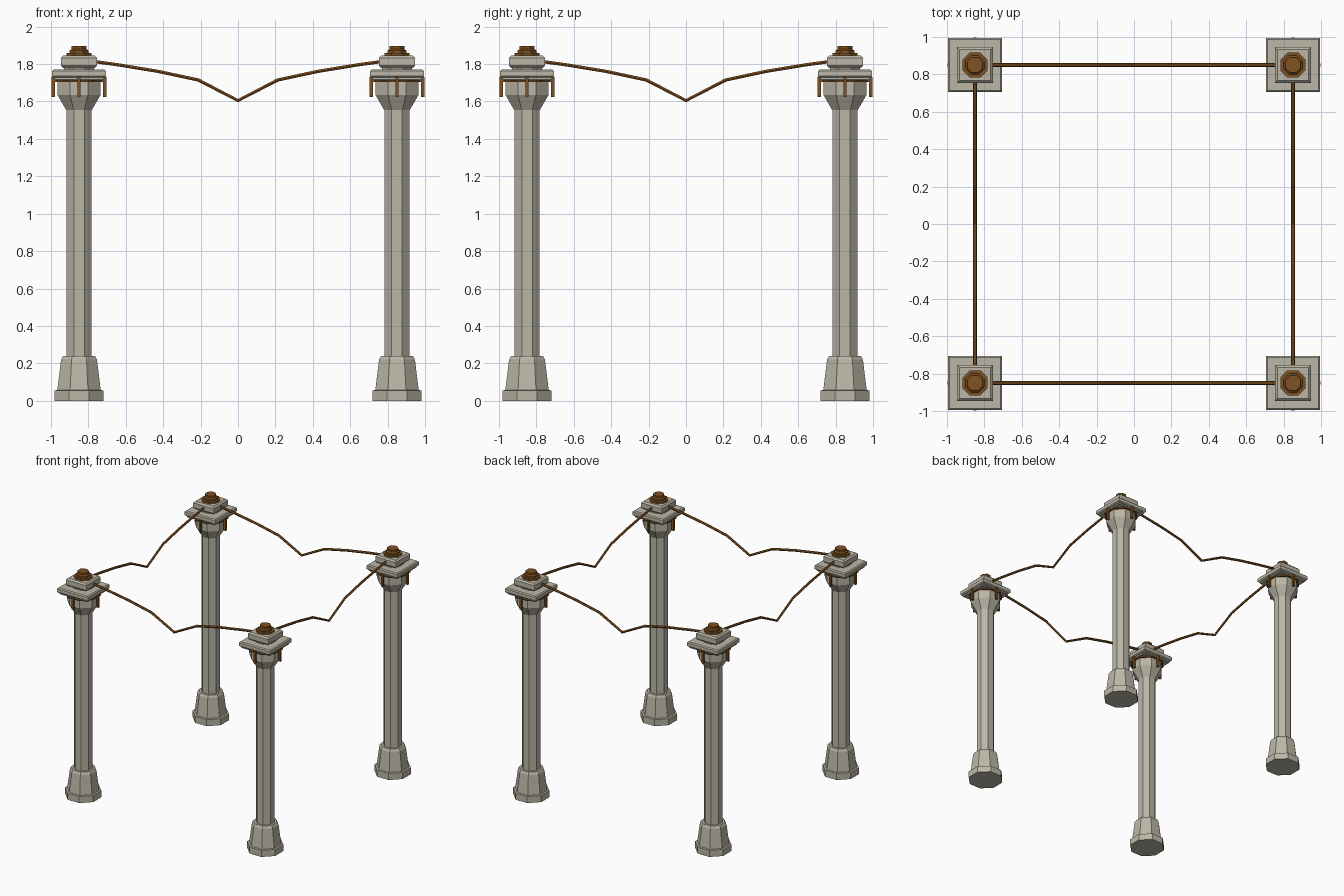
import bpy, math
from mathutils import Vector

if "Cube" in bpy.data.objects:
    bpy.data.objects.remove(bpy.data.objects["Cube"])

def material(name, rgb):
    m = bpy.data.materials.new(name)
    m.diffuse_color = (*rgb, 1)
    m.use_nodes = True
    m.node_tree.nodes["Principled BSDF"].inputs["Base Color"].default_value = m.diffuse_color
    return m

STONE = material("pale stone", (0.50, 0.47, 0.38))
BROWN = material("rust brown", (0.22, 0.085, 0.015))

def mesh(name, verts, faces, mat):
    me = bpy.data.meshes.new(name)
    me.from_pydata(verts, [], faces)
    me.materials.append(mat)
    ob = bpy.data.objects.new(name, me)
    bpy.context.collection.objects.link(ob)
    return ob

def prism(name, x, y, profile, n, mat):
    """Stacked n-sided rings; profile = (apothem, z), flat side facing front."""
    v, f = [], []
    for a, z in profile:
        r = a / math.cos(math.pi / n)
        for i in range(n):
            t = 2 * math.pi * (i + 0.5) / n
            v.append((x + r * math.cos(t), y + r * math.sin(t), z))
    for k in range(len(profile) - 1):
        for i in range(n):
            j = (i + 1) % n
            f.append((k*n + i, k*n + j, k*n + n + j, k*n + n + i))
    f.append(tuple(reversed(range(n))))
    f.append(tuple(range(len(v) - n, len(v))))
    return mesh(name, v, f, mat)

def slab(name, x, y, h, z0, z1, b, mat):
    return prism(name, x, y, [(h-b, z0), (h, z0+b), (h, z1-b), (h-b, z1)], 4, mat)

def rope(name, pts, r, mat, side, n=6):
    """Tube along pts; side is the horizontal normal of its plane."""
    v, f = [], []
    for i, p in enumerate(pts):
        d = (pts[min(i+1, len(pts)-1)] - pts[max(i-1, 0)]).normalized()
        u = side.cross(d)
        for k in range(n):
            t = 2 * math.pi * k / n
            v.append(p + side * (r * math.cos(t)) + u * (r * math.sin(t)))
    for i in range(len(pts) - 1):
        for k in range(n):
            j = (k + 1) % n
            f.append((i*n + k, i*n + n + k, i*n + n + j, i*n + j))
    f += [tuple(range(n)), tuple(reversed(range(len(v) - n, len(v))))]
    return mesh(name, v, f, mat)

C = 0.85
for x in (-C, C):
    for y in (-C, C):
        # octagonal base, shaft and flared capital
        prism("base", x, y, [(0.131, 0), (0.131, 0.055), (0.116, 0.057), (0.096, 0.22), (0.086, 0.238)], 8, STONE)
        prism("shaft", x, y, [(0.068, 0.2), (0.068, 1.56)], 8, STONE)
        prism("capital", x, y, [(0.066, 1.55), (0.115, 1.635), (0.115, 1.705)], 8, STONE)
        # square cap slabs
        prism("metal_band", x, y, [(0.128, 1.703), (0.128, 1.713)], 8, BROWN)
        slab("under_slab", x, y, 0.13, 1.713, 1.735, 0.004, STONE)
        slab("abacus", x, y, 0.144, 1.727, 1.77, 0.008, STONE)
        prism("neck", x, y, [(0.08, 1.76), (0.08, 1.79)], 8, STONE)
        slab("top_block", x, y, 0.096, 1.78, 1.845, 0.012, STONE)
        # brown finial
        prism("finial_plate", x, y, [(0.068, 1.843), (0.068, 1.858)], 8, BROWN)
        prism("finial_knob", x, y, [(0.05, 1.855), (0.05, 1.872), (0.04, 1.88), (0.04, 1.897)], 8, BROWN)
        # hanging strips on the four sides
        for dx, dy in ((1, 0), (-1, 0), (0, 1), (0, -1)):
            prism("hanging_strip", x + dx*0.137, y + dy*0.137, [(0.009, 1.625), (0.009, 1.73)], 4, BROWN)

# sagging ropes between columns
for s in (-C, C):
    ts = [i / 4 for i in range(-4, 5)]
    zs = [1.605 + 0.22 * math.sqrt(abs(t)) for t in ts]
    rope("rope_x", [Vector((C*t, s, z)) for t, z in zip(ts, zs)], 0.01, BROWN, Vector((0, 1, 0)))
    rope("rope_y", [Vector((s, C*t, z)) for t, z in zip(ts, zs)], 0.01, BROWN, Vector((-1, 0, 0)))
